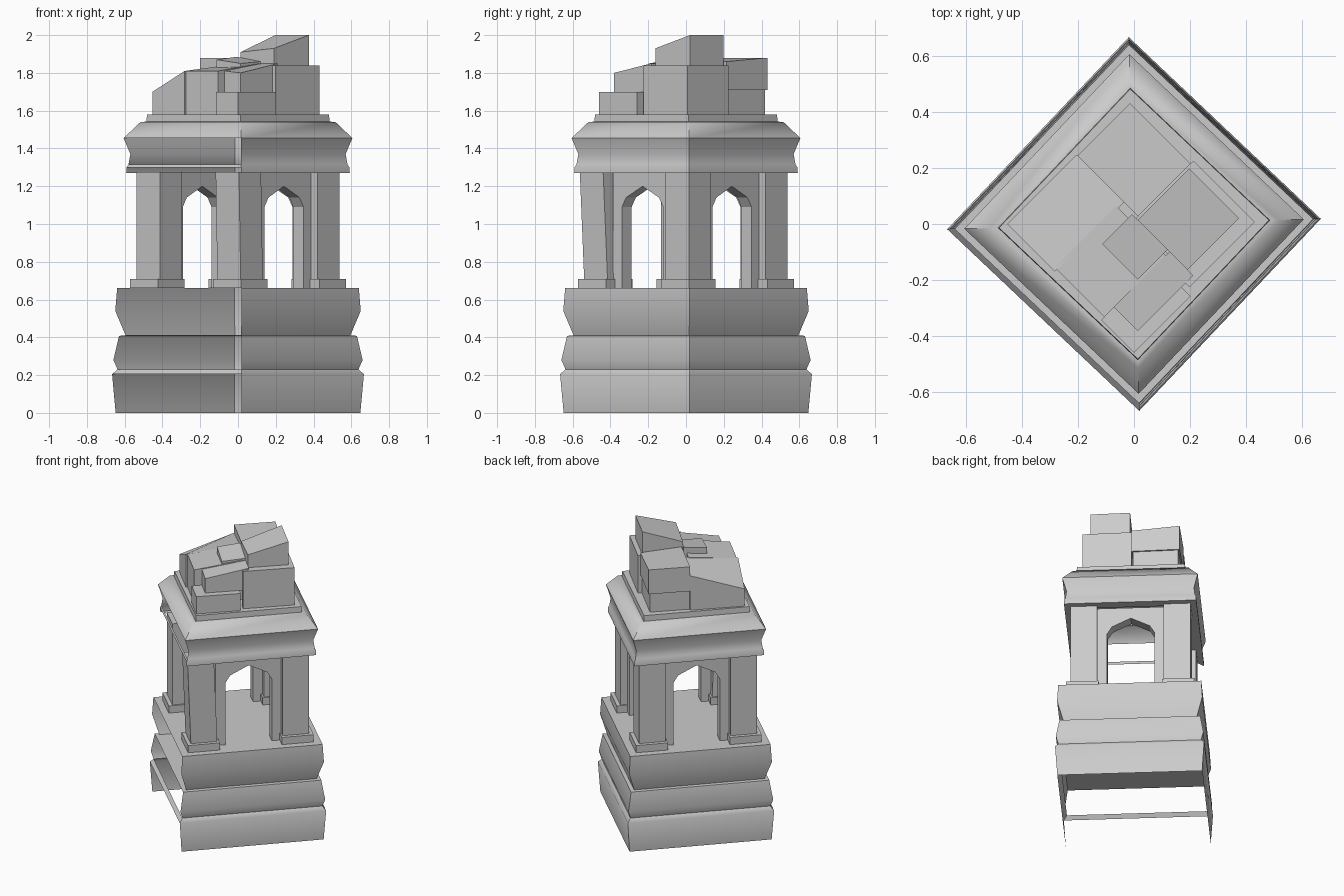
import bpy, bmesh, math
from mathutils import Matrix

cube = bpy.data.objects.get("Cube")
if cube:
    bpy.data.objects.remove(cube, do_unlink=True)

stone = bpy.data.materials.new("grey_stone")
stone.use_nodes = True
GREY = (0.6, 0.6, 0.6, 1)
stone.diffuse_color = GREY
stone.node_tree.nodes["Principled BSDF"].inputs["Base Color"].default_value = GREY

ROOT2 = math.sqrt(2)
SIDES = [(-1, -1), (1, -1), (1, 1), (-1, 1)]   # square corners; last side faces -x


def finish(name, bm, turn=45, smooth=0):
    """Turn a mesh diagonally and link it."""
    bmesh.ops.recalc_face_normals(bm, faces=bm.faces)
    bm.transform(Matrix.Rotation(math.radians(turn), 4, "Z"))
    mesh = bpy.data.meshes.new(name)
    bm.to_mesh(mesh)
    bm.free()
    mesh.materials.append(stone)
    ob = bpy.data.objects.new(name, mesh)
    bpy.context.collection.objects.link(ob)
    if smooth:
        bpy.ops.object.select_all(action="DESELECT")
        ob.select_set(True)
        bpy.context.view_layer.objects.active = ob
        bpy.ops.object.shade_smooth_by_angle(angle=math.radians(smooth))


def square_shell(name, profile, caps):
    """Loft square rings (corner radius, height, side above is broken away)."""
    bm = bmesh.new()
    rings = [[bm.verts.new((a * r / ROOT2, b * r / ROOT2, z)) for a, b in SIDES]
             for r, z, _ in profile]
    for (low, high), (_, _, broken) in zip(zip(rings, rings[1:]), profile):
        for i in range(4):
            if broken and i == 3:
                continue
            j = (i + 1) % 4
            bm.faces.new((low[i], low[j], high[j], high[i]))
    for c in caps:
        bm.faces.new(rings[c])
    finish(name, bm, 46.6, 50)


def block(name, p, q, z0, tops, lean=(0, 0), turn=45):
    """Box from p and q ranges, with a height for each top corner."""
    bm = bmesh.new()
    flat = [(p[0], q[0]), (p[1], q[0]), (p[1], q[1]), (p[0], q[1])]
    low = [bm.verts.new((x, y, z0)) for x, y in flat]
    high = [bm.verts.new((x + lean[0], y + lean[1], z)) for (x, y), z in zip(flat, tops)]
    bm.faces.new(low)
    bm.faces.new(high)
    for i in range(4):
        j = (i + 1) % 4
        bm.faces.new((low[i], low[j], high[j], high[i]))
    finish(name, bm, turn)


# Stepped base and floor, one side broken open
square_shell("base", [(.648, 0, True), (.667, .205, False), (.638, .23, True),
                      (.66, .28, True), (.63, .408, True), (.595, .41, True),
                      (.65, .54, True), (.64, .66, False)], [4, 7])

# Cornice and roof slab
square_shell("cornice", [(.5, 1.27, True), (.592, 1.27, True), (.59, 1.3, False),
                         (.58, 1.315, True), (.57, 1.37, True), (.606, 1.455, False),
                         (.516, 1.54, False), (.485, 1.542, False), (.482, 1.58, False)], [8])

# Corner columns on plinths
for a, b in SIDES:
    span = lambda s, lo, hi: sorted((s * lo, s * hi))
    lean = (-.025, -.01) if (a, b) == (-1, -1) else (0, 0)
    block("plinth", span(a, .2, .405), span(b, .2, .405), .66, [.71] * 4, turn=46.6)
    block("column", span(a, .21, .38), span(b, .21, .38), .66, [1.275] * 4, lean, 46.6)

# Pointed arches on the three standing sides
half = [(.215, .66), (.215, 1.275)]
opening = [(.15, .66), (.15, 1.09), (.12, 1.14), (0, 1.2)]
outline = ([(-x, z) for x, z in half] + half[::-1] + opening
           + [(-x, z) for x, z in opening[2::-1]])
for k in range(3):
    bm = bmesh.new()
    face = bm.faces.new([bm.verts.new((x, -.335, z)) for x, z in outline])
    new = bmesh.ops.extrude_face_region(bm, geom=[face])["geom"]
    bmesh.ops.translate(bm, vec=(0, .075, 0),
                        verts=[v for v in new if isinstance(v, bmesh.types.BMVert)])
    bmesh.ops.triangulate(bm, faces=[f for f in bm.faces if len(f.verts) > 4])
    finish("arch_wall", bm, 46.6 + 90 * k)

# Tumbled blocks on the roof: top corners run front, right, back, left
block("tall_block", (.01, .31), (-.3, .01), 1.58, [1.84] * 4)
block("top_block", (.02, .28), (-.25, 0), 1.84, [1.93, 2, 2, 1.91])
block("back_block", (.03, .285), (.02, .305), 1.58, [1.71] * 4)
block("back_upper_block", (.03, .295), (.01, .315), 1.71, [1.88, 1.86, 1.88, 1.88])
block("left_block", (-.32, .03), (.08, .32), 1.58, [1.81, 1.84, 1.82, 1.7])
block("middle_block", (-.31, 0), (-.16, .09), 1.58, [1.81, 1.85, 1.84, 1.81])
block("front_block", (-.325, -.04), (-.325, -.16), 1.58, [1.7] * 4)
block("front_upper_block", (-.26, .02), (-.28, -.16), 1.7, [1.8, 1.85, 1.85, 1.81])
block("small_block", (-.13, .02), (-.15, .03), 1.8, [1.85, 1.86, 1.885, 1.87])
block("chip_block", (-.02, .1), (-.3, -.25), 1.58, [1.84] * 4)
